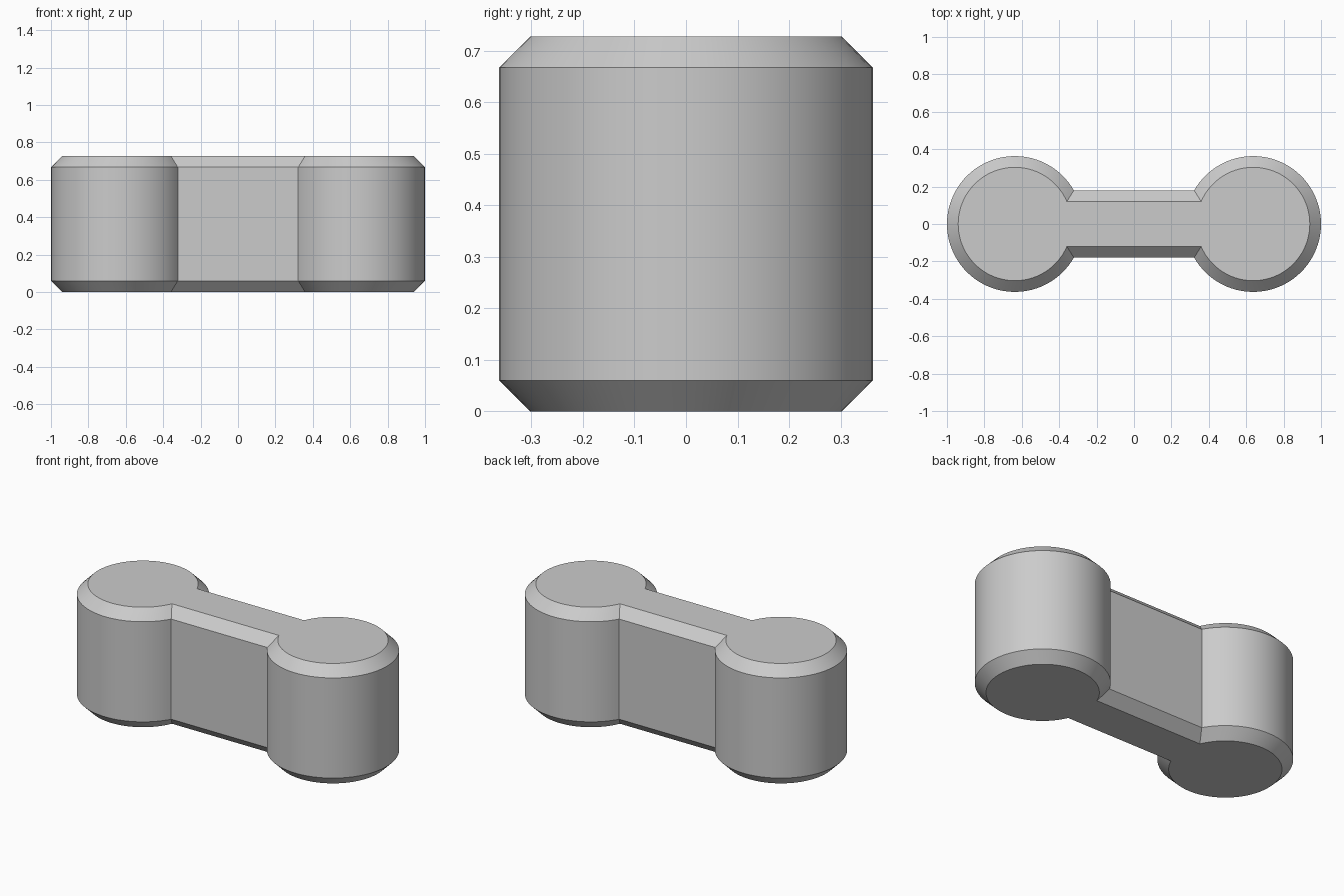
import bpy
import bmesh
from math import asin, cos, sin, pi, radians

LOBE_X = 0.637      # centre of each round end
LOBE_R = 0.363      # radius of each round end
WEB_HALF = 0.18     # half thickness of the connecting web
HEIGHT = 0.727
CHAMFER = 0.06
SEGMENTS = 72       # steps along each round end

cube = bpy.data.objects.get("Cube")
if cube:
    bpy.data.objects.remove(cube, do_unlink=True)


def outline(inset):
    """Dumbbell outline, counter-clockwise, moved inwards by inset."""
    r, w = LOBE_R - inset, WEB_HALF - inset
    start = -pi + asin(w / r)
    arc = [start + (-2 * start) * i / SEGMENTS for i in range(SEGMENTS + 1)]
    right = [(LOBE_X + r * cos(a), r * sin(a)) for a in arc]
    return right + [(-x, -y) for x, y in right]


# Grey material
grey = bpy.data.materials.new("plain grey")
grey.use_nodes = True
colour = (0.6, 0.6, 0.6, 1)
grey.diffuse_color = colour
grey.node_tree.nodes["Principled BSDF"].inputs["Base Color"].default_value = colour

# Solid body: stacked outlines with chamfered top and bottom rims
bm = bmesh.new()
levels = [(0, CHAMFER), (CHAMFER, 0), (HEIGHT - CHAMFER, 0), (HEIGHT, CHAMFER)]
rings = [[bm.verts.new((x, y, z)) for x, y in outline(inset)] for z, inset in levels]
for low, high in zip(rings, rings[1:]):
    for i in range(len(low)):
        j = (i + 1) % len(low)
        bm.faces.new((low[i], low[j], high[j], high[i]))

# Caps: two round ends and the web between them
n = SEGMENTS + 1
for ring, flip in ((rings[0], True), (rings[-1], False)):
    web = [ring[0], ring[n - 1], ring[n], ring[-1]]
    web = [ring[n - 1], ring[n], ring[-1], ring[0]]
    for loop in (ring[:n], ring[n:], web):
        bm.faces.new(loop[::-1] if flip else loop)

mesh = bpy.data.meshes.new("chamfered_link")
bm.normal_update()
bm.to_mesh(mesh)
bm.free()
mesh.materials.append(grey)

link = bpy.data.objects.new("chamfered_link", mesh)
bpy.context.collection.objects.link(link)
bpy.ops.object.select_all(action="DESELECT")
link.select_set(True)
bpy.context.view_layer.objects.active = link
bpy.ops.object.shade_smooth_by_angle(angle=radians(30))
